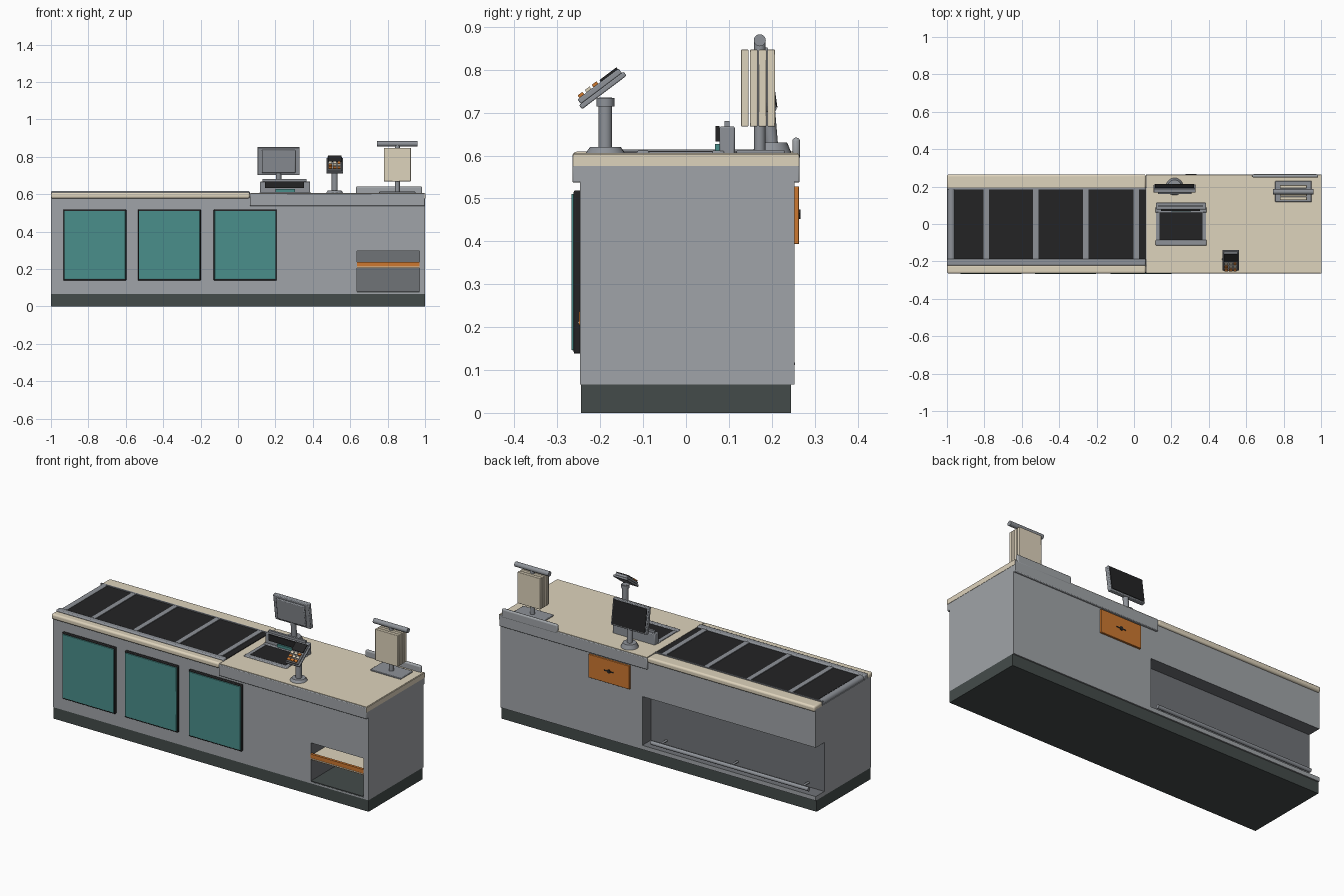
import bpy
from math import radians
from mathutils import Matrix, Vector

old = bpy.data.objects.get("Cube")
if old:
    bpy.data.objects.remove(old, do_unlink=True)


def material(name, r, g, b):
    def lin(v):
        v /= 255
        return v / 12.92 if v < 0.04 else ((v + 0.055) / 1.055) ** 2.4
    m = bpy.data.materials.new(name)
    col = (lin(r), lin(g), lin(b), 1)
    m.use_nodes = True
    m.diffuse_color = col
    m.node_tree.nodes["Principled BSDF"].inputs["Base Color"].default_value = col
    return m


GREY = material("panel grey", 160, 164, 168)
SHADE = material("recess grey", 112, 115, 119)
METAL = material("metal grey", 142, 146, 152)
DARK = material("plinth charcoal", 68, 75, 74)
BLACK = material("belt black", 36, 36, 37)
CREAM = material("cream", 222, 211, 188)
TEAL = material("teal", 74, 142, 139)
ORANGE = material("orange", 205, 120, 48)


def finish(name, mat, bevel=0, segments=2):
    ob = bpy.context.object
    ob.name = name
    ob.data.materials.append(mat)
    if bevel:
        mod = ob.modifiers.new("Bevel", "BEVEL")
        mod.width = bevel
        mod.segments = segments
        bpy.ops.object.shade_smooth_by_angle(angle=radians(35))
    return ob


def box(name, mat, x, y, z, bevel=0, segments=2):
    """Box from (min, max) pairs on each axis."""
    bpy.ops.mesh.primitive_cube_add(size=1)
    ob = bpy.context.object
    ob.data.transform(
        Matrix.Translation([(a + b) / 2 for a, b in (x, y, z)])
        @ Matrix.Diagonal([b - a for a, b in (x, y, z)] + [1]))
    return finish(name, mat, bevel, segments)


def rod(name, mat, start, end, radius, radius2=None):
    """Cylinder or cone between two points."""
    a, b = Vector(start), Vector(end)
    bpy.ops.mesh.primitive_cone_add(
        vertices=24, radius1=radius, radius2=radius if radius2 is None else radius2,
        depth=(b - a).length, location=(a + b) / 2,
        rotation=(b - a).to_track_quat("Z", "Y").to_euler())
    ob = finish(name, mat)
    bpy.ops.object.shade_smooth_by_angle(angle=radians(35))
    return ob


def tilt(parts, pivot, angle):
    turn = (Matrix.Translation(pivot) @ Matrix.Rotation(radians(angle), 4, "X"))
    for ob in parts:
        ob.data.transform(turn)


# Cabinet with a front shelf niche and a rear foot recess
box("plinth", DARK, (-1, 1), (-0.245, 0.245), (0, 0.066))
body = box("cabinet_body", GREY, (-1, 1), (-0.247, 0.253), (0.066, 0.59))
body.data.materials.append(SHADE)
for x, y, z in [((0.635, 0.97), (-0.4, 0.1), (0.075, 0.31)),
                ((-1.1, 0.1), (0.175, 0.4), (0.09, 0.37))]:
    cutter = box("niche_cutter", GREY, x, y, z)
    cutter.hide_render = True
    mod = body.modifiers.new("Niche", "BOOLEAN")
    mod.operation = "DIFFERENCE"
    mod.solver = "EXACT"
    mod.object = cutter
    bpy.context.view_layer.objects.active = body
    bpy.ops.object.modifier_apply(modifier=mod.name)
    bpy.data.objects.remove(cutter, do_unlink=True)
for f in body.data.polygons:
    c = f.center
    inside = abs(c.x) < 0.99 and -0.24 < c.y < 0.25 and 0.07 < c.z < 0.58
    f.material_index = 1 if inside else 0

# Shelf niche fittings
box("niche_floor", DARK, (0.635, 0.97), (-0.246, 0.1), (0.073, 0.08))
box("niche_lintel", GREY, (0.635, 0.97), (-0.244, -0.225), (0.297, 0.311))
box("niche_shelf", CREAM, (0.635, 0.97), (-0.235, 0.1), (0.205, 0.226))
box("shelf_edge", ORANGE, (0.635, 0.97), (-0.25, -0.235), (0.205, 0.236))
box("shelf_edge_stripe", CREAM, (0.635, 0.97), (-0.252, -0.25), (0.208, 0.213))

# Rear foot rail
rod("foot_rail", METAL, (-0.95, 0.243, 0.115), (0.05, 0.243, 0.115), 0.011)
for x in (-0.9, -0.45, 0):
    rod("foot_rail_bracket", METAL, (x, 0.17, 0.115), (x, 0.243, 0.115), 0.006)

# Front panels
for x in (-0.765, -0.367, 0.038):
    box("panel_frame", BLACK, (x - 0.168, x + 0.168), (-0.262, -0.245), (0.138, 0.519), 0.004)
    box("front_panel", TEAL, (x - 0.163, x + 0.163), (-0.267, -0.26), (0.146, 0.511), 0.002)

# Cashier counter top
box("counter_apron", GREY, (0.063, 1), (-0.265, 0.265), (0.537, 0.603), 0.004)
box("counter_top", CREAM, (0.066, 0.997), (-0.261, 0.261), (0.6, 0.606))
box("counter_end_band", CREAM, (0.996, 1.0015), (-0.264, 0.264), (0.576, 0.604))

# Conveyor
box("front_edge", CREAM, (-1, 0.063), (-0.265, -0.218), (0.577, 0.609), 0.01, 3)
box("rear_edge", CREAM, (-1, 0.063), (0.188, 0.265), (0.577, 0.609), 0.01, 3)
box("belt", BLACK, (-0.96, 0.063), (-0.19, 0.19), (0.585, 0.607))
box("conveyor_rail", METAL, (-1, 0.063), (-0.222, -0.188), (0.585, 0.616), 0.006)
box("conveyor_rear_rail", METAL, (-1, 0.063), (0.184, 0.192), (0.585, 0.612))
rod("end_roller", METAL, (-0.977, -0.188, 0.594), (-0.977, 0.186, 0.594), 0.02)
for x in (-0.79, -0.525, -0.257, 0.012):
    box("belt_slat", METAL, (x - 0.015, x + 0.015), (-0.188, 0.188), (0.6, 0.611))

# Flat scanner plate and upright scanner
for y in (-0.1, 0.075):
    box("scanner_bar", METAL, (0.115, 0.388), (y - 0.015, y + 0.015), (0.6, 0.612), 0.005)
for x in (0.127, 0.376):
    box("scanner_side", METAL, (x - 0.01, x + 0.01), (-0.1, 0.075), (0.6, 0.61))
box("scanner_glass", BLACK, (0.137, 0.366), (-0.088, 0.062), (0.602, 0.6085))
box("upright_scanner", METAL, (0.118, 0.386), (0.078, 0.114), (0.6, 0.668), 0.004)
box("scanner_ridge", METAL, (0.13, 0.366), (0.09, 0.102), (0.665, 0.681))
box("scanner_window", BLACK, (0.145, 0.352), (0.069, 0.078), (0.633, 0.669))
box("scanner_display", TEAL, (0.2, 0.305), (0.068, 0.078), (0.61, 0.627))

# Cashier monitor facing the rear
MX = 0.217
rod("monitor_foot", METAL, (MX, 0.2, 0.604), (MX, 0.2, 0.63), 0.047, 0.036)
rod("monitor_pole", METAL, (MX, 0.2, 0.62), (MX, 0.19, 0.74), 0.015)
tilt([box("monitor_case", METAL, (-0.113, 0.113), (-0.012, 0.012), (-0.075, 0.075), 0.004),
      box("monitor_back", METAL, (-0.09, 0.09), (-0.022, -0.01), (-0.062, 0.062), 0.004),
      box("monitor_screen", BLACK, (-0.105, 0.105), (0.011, 0.015), (-0.067, 0.067))],
     (MX, 0.189, 0.777), 8)

# Card terminal on a post
TX, TY = 0.517, -0.188
rod("terminal_foot", METAL, (TX, TY, 0.604), (TX, TY, 0.62), 0.047, 0.036)
rod("terminal_post", METAL, (TX, TY, 0.615), (TX, TY, 0.735), 0.016)
rod("terminal_collar", METAL, (TX, TY, 0.714), (TX, TY, 0.734), 0.021)
terminal = [
    box("terminal_case", METAL, (-0.045, 0.045), (-0.065, 0.065), (-0.011, 0.001), 0.003),
    box("terminal_face", METAL, (-0.038, 0.038), (-0.06, 0.06), (0, 0.014), 0.003),
    box("terminal_screen", BLACK, (-0.036, 0.036), (0.008, 0.058), (0.013, 0.019))]
for row, y in enumerate((-0.047, -0.026, -0.006)):
    for col in (-1, 0, 1):
        mat = ORANGE if (row + col) % 3 == 0 or row == 0 else CREAM
        x = col * 0.023
        terminal.append(box("terminal_key", mat, (x - 0.009, x + 0.009),
                            (y - 0.007, y + 0.007), (0.013, 0.021)))
tilt(terminal, (TX, -0.197, 0.756), 37)

# Bag stand
BX, BY = 0.852, 0.172
box("stand_plate", METAL, (BX - 0.097, BX + 0.097), (0.118, 0.23), (0.604, 0.613), 0.003)
rod("stand_pole", METAL, (BX, BY, 0.608), (BX, BY, 0.868), 0.013)
rod("stand_bar", METAL, (BX - 0.108, BY, 0.869), (BX + 0.108, BY, 0.869), 0.014)
for i in range(4):
    y = 0.137 + i * 0.0207
    box("bag_bundle", CREAM, (BX - 0.072, BX + 0.072), (y - 0.009, y + 0.009), (0.668, 0.847), 0.002)

# Rear guard and cash drawer
box("rear_guard", GREY, (0.632, 0.985), (0.248, 0.266), (0.59, 0.642), 0.008, 3)
box("cash_drawer", ORANGE, (0.175, 0.435), (0.25, 0.264), (0.394, 0.528), 0.002)
rod("drawer_lock", BLACK, (0.305, 0.26, 0.463), (0.305, 0.267, 0.463), 0.011)
box("drawer_pull", BLACK, (0.275, 0.335), (0.262, 0.266), (0.46, 0.466))
